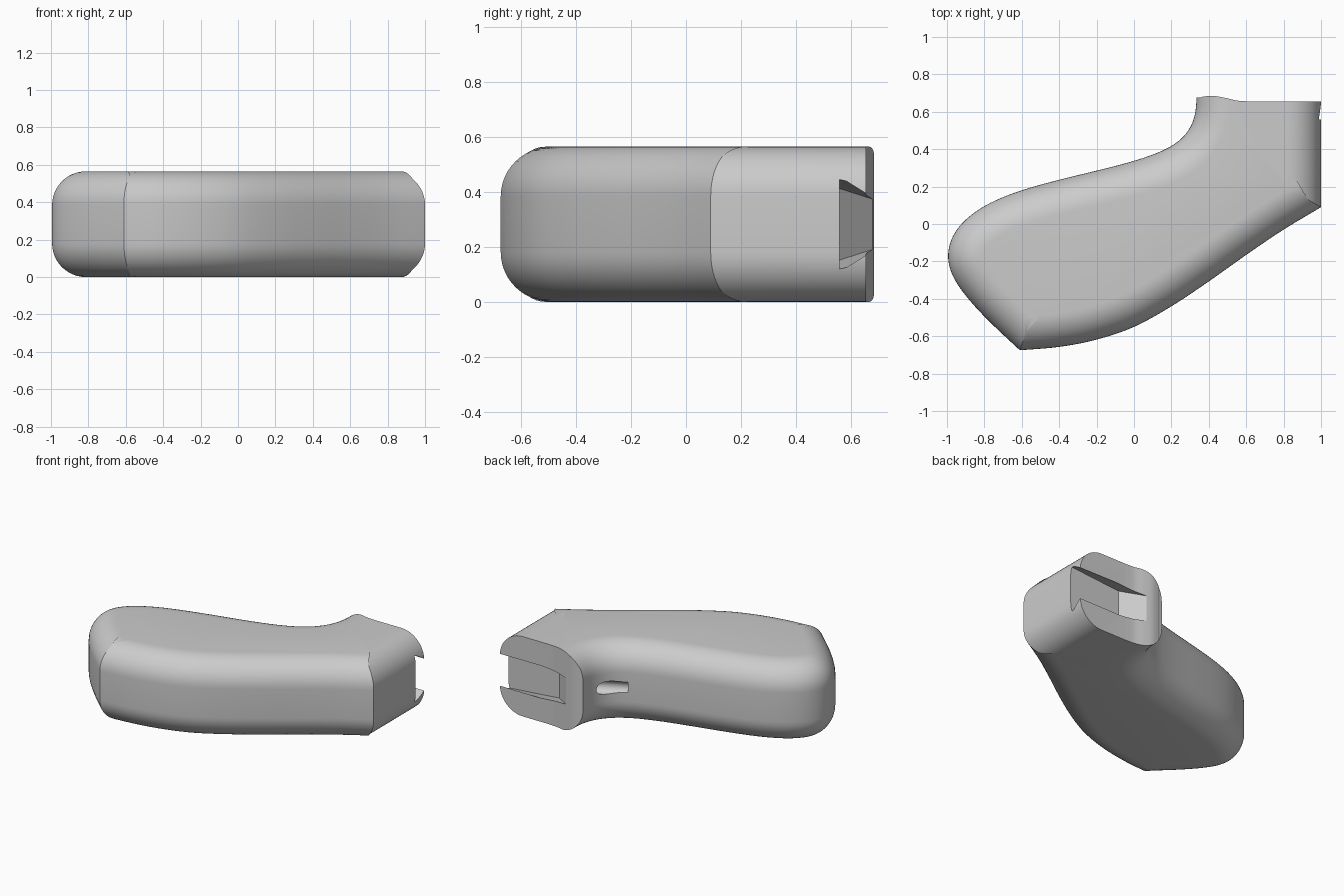
import bpy, bmesh, math
from mathutils import Vector

if "Cube" in bpy.data.objects:
    bpy.data.objects.remove(bpy.data.objects["Cube"])

H, R, MID = 0.565, 0.18, 0.2825


def spline(pts, n=6):
    """Catmull-Rom curve through 2D points."""
    p = [Vector(q) for q in pts]
    p = [2 * p[0] - p[1]] + p + [2 * p[-1] - p[-2]]
    out = []
    for i in range(1, len(p) - 2):
        a, b, c, d = p[i - 1:i + 3]
        for k in range(n):
            t = k / n
            out.append(0.5 * (2 * b + (c - a) * t + (2 * a - 5 * b + 4 * c - d) * t ** 2
                              + (3 * b - a - 3 * c + d) * t ** 3))
    return out + [p[-2]]


def relax(pts, rounds=20):
    """Even out the curvature of an open curve, keeping its ends."""
    for _ in range(rounds):
        pts = [pts[0]] + [(a + 2 * b + c) / 4 for a, b, c in zip(pts, pts[1:], pts[2:])] + [pts[-1]]
    return pts


def inset(loop, d):
    """Mitred inset of a counter-clockwise loop."""
    out = []
    for i, p in enumerate(loop):
        e1 = (p - loop[i - 1]).normalized()
        e2 = (loop[(i + 1) % len(loop)] - p).normalized()
        n1, n2 = Vector((-e1.y, e1.x)), Vector((-e2.y, e2.x))
        out.append(p + (n1 + n2) * d / (1 + n1.dot(n2)))
    return out


def finish(bm, name):
    bmesh.ops.recalc_face_normals(bm, faces=bm.faces)
    me = bpy.data.meshes.new(name)
    bm.to_mesh(me)
    bm.free()
    ob = bpy.data.objects.new(name, me)
    bpy.context.collection.objects.link(ob)
    return ob


def loft(layers, name):
    """Skin a stack of (loop, z) outlines and cap the ends."""
    bm = bmesh.new()
    rings = [[bm.verts.new((p[0], p[1], z)) for p in loop] for loop, z in layers]
    for a, b in zip(rings, rings[1:]):
        for i in range(len(a)):
            j = (i + 1) % len(a)
            bm.faces.new((a[i], a[j], b[j], b[i]))
    bm.faces.new(rings[0][::-1])
    bm.faces.new(rings[-1])
    return finish(bm, name)


def rod(name, start, end, radius):
    """Cylinder between two points."""
    s, e = Vector(start), Vector(end)
    bm = bmesh.new()
    bmesh.ops.create_cone(bm, cap_ends=True, segments=32, radius1=radius, radius2=radius,
                          depth=(e - s).length)
    turn = (e - s).to_track_quat('Z', 'Y').to_matrix()
    for v in bm.verts:
        v.co = turn @ v.co + (s + e) / 2
    return finish(bm, name)


def cut(target, cutter):
    cutter.hide_render = True
    bpy.context.view_layer.objects.active = target
    m = target.modifiers.new("cut", 'BOOLEAN')
    m.operation, m.solver, m.object = 'DIFFERENCE', 'MANIFOLD', cutter
    bpy.context.view_layer.update()
    bpy.ops.object.modifier_apply(modifier=m.name)
    bpy.data.objects.remove(cutter)


# Grip outline: lower edge, then neck, palm side and butt
lower = spline([(-.61, -.675), (-.4, -.657), (-.2, -.618), (0, -.55), (.2, -.44), (.4, -.307),
                (.6, -.165), (.8, -.03), (1, .09)])
upper = relax(spline([(.335, .95), (.335, .75), (.334, .62), (.315, .54), (.265, .46), (.17, .395),
                      (0, .335), (-.2, .285), (-.4, .237), (-.6, .183), (-.75, .125),
                      (-.87, .055), (-.963, -.04), (-1, -.15), (-.985, -.25), (-.93, -.35),
                      (-.8, -.5), (-.61, -.675)]))
outline = lower + [Vector((1, .95))] + upper[:-1]

# Body with rounded rims above and below
steps = 12
low = []
for k in range(steps + 1):
    a = math.pi / 2 * k / steps
    low.append((inset(outline, R * (1 - math.sin(a))), R * (1 - math.cos(a))))
grip = loft(low + [(l, H - z) for l, z in reversed(low)], "grip")

# Mounting face trimmed sharp, with a slight hump at the inner end
face = spline([(.1, .675), (.33, .675), (.37, .681), (.42, .685), (.48, .676), (.55, .66),
               (.62, .655)])
trim = face + [Vector((1.3, .655)), Vector((1.3, 1.3)), Vector((.1, 1.3))]
cut(grip, loft([(trim, -.2), (trim, .8)], "trim_cutter"))

# Tapered dovetail slot with sloping end wall
bm = bmesh.new()
for x, y, h in ((.6, .56, .13), (1.1, .56, .172), (.43, .71, .082), (1.1, .71, .078)):
    for s in (-1, 1):
        bm.verts.new((x, y, MID + s * h))
bmesh.ops.convex_hull(bm, input=bm.verts)
cut(grip, finish(bm, "slot_cutter"))

# Screw hole through the neck, with a wider head recess
way = Vector((-.9, -.436, 0)).normalized()
mouth = Vector((.54, .61, MID))
cut(grip, rod("hole_cutter", mouth - way * .06, mouth + way * .4, .022))
cut(grip, rod("recess_cutter", mouth + way * .14, mouth + way * .42, .045))

bpy.ops.object.select_all(action='DESELECT')
grip.select_set(True)
bpy.context.view_layer.objects.active = grip
bpy.ops.object.shade_smooth_by_angle(angle=math.radians(30))
